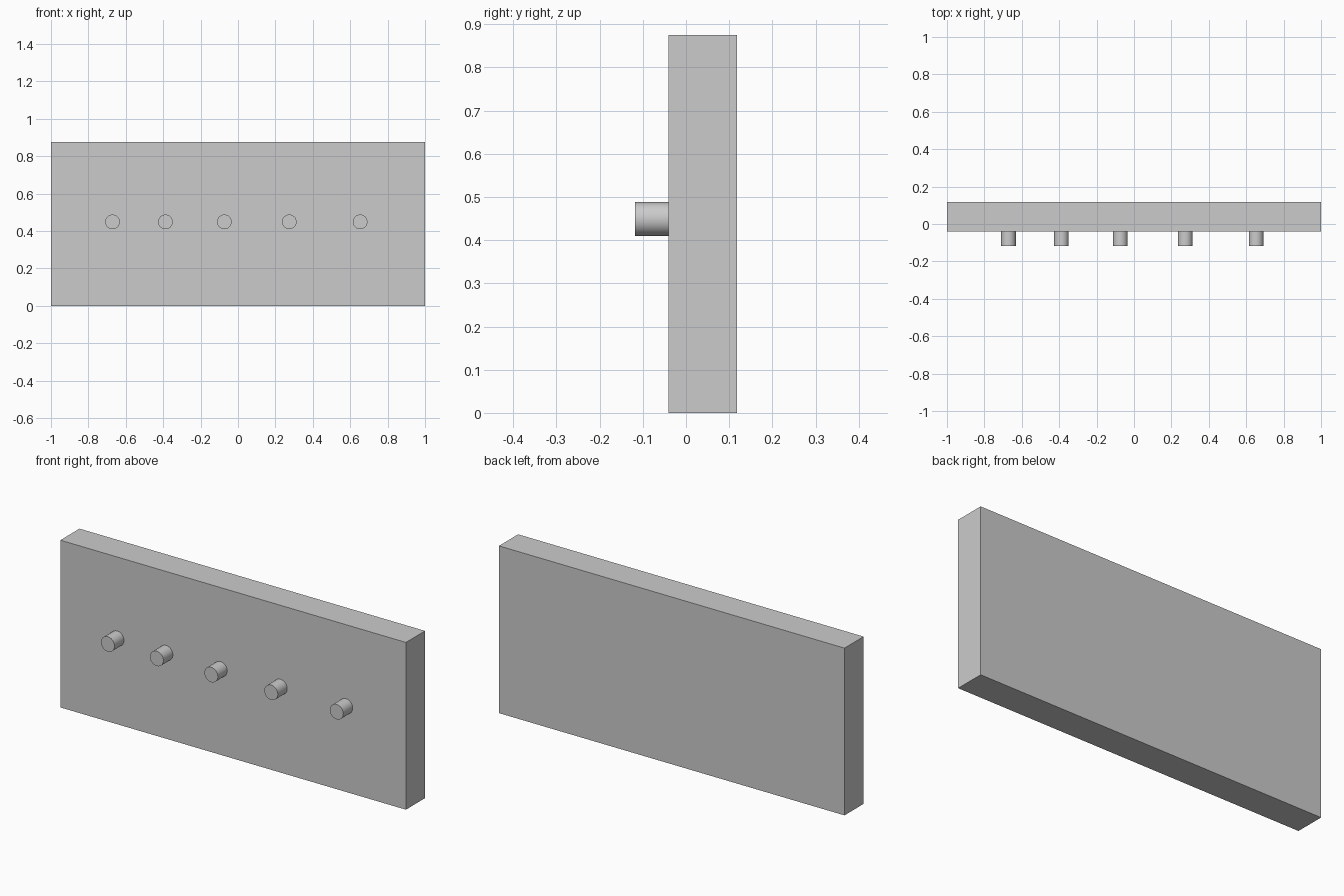
import bpy
import math

cube = bpy.data.objects.get("Cube")
if cube:
    bpy.data.objects.remove(cube, do_unlink=True)

BOARD_FRONT, BOARD_BACK, HEIGHT = -0.04, 0.118, 0.875
PEG_TIP, PEG_RADIUS, PEG_Z = -0.118, 0.039, 0.449
PEG_XS = (-0.671, -0.388, -0.073, 0.274, 0.653)
EMBED = 0.01

grey = bpy.data.materials.new("plain grey")
grey.use_nodes = True
colour = (0.6, 0.6, 0.6, 1.0)
grey.diffuse_color = colour
grey.node_tree.nodes["Principled BSDF"].inputs["Base Color"].default_value = colour


def finish(name):
    obj = bpy.context.object
    obj.name = name
    obj.data.materials.append(grey)
    return obj


# Upright rectangular board
bpy.ops.mesh.primitive_cube_add(
    size=1, location=(0, (BOARD_FRONT + BOARD_BACK) / 2, HEIGHT / 2))
bpy.context.object.scale = (2, BOARD_BACK - BOARD_FRONT, HEIGHT)
bpy.ops.object.transform_apply(location=False, rotation=False, scale=True)
finish("board")

# Row of round pegs, with gaps widening toward the left
for number, x in enumerate(PEG_XS, 1):
    back = BOARD_FRONT + EMBED
    bpy.ops.mesh.primitive_cylinder_add(
        vertices=48, radius=PEG_RADIUS, depth=back - PEG_TIP,
        location=(x, (back + PEG_TIP) / 2, PEG_Z),
        rotation=(math.pi / 2, 0, 0))
    finish(f"peg_{number}")
    bpy.ops.object.shade_smooth_by_angle(angle=math.radians(40))
